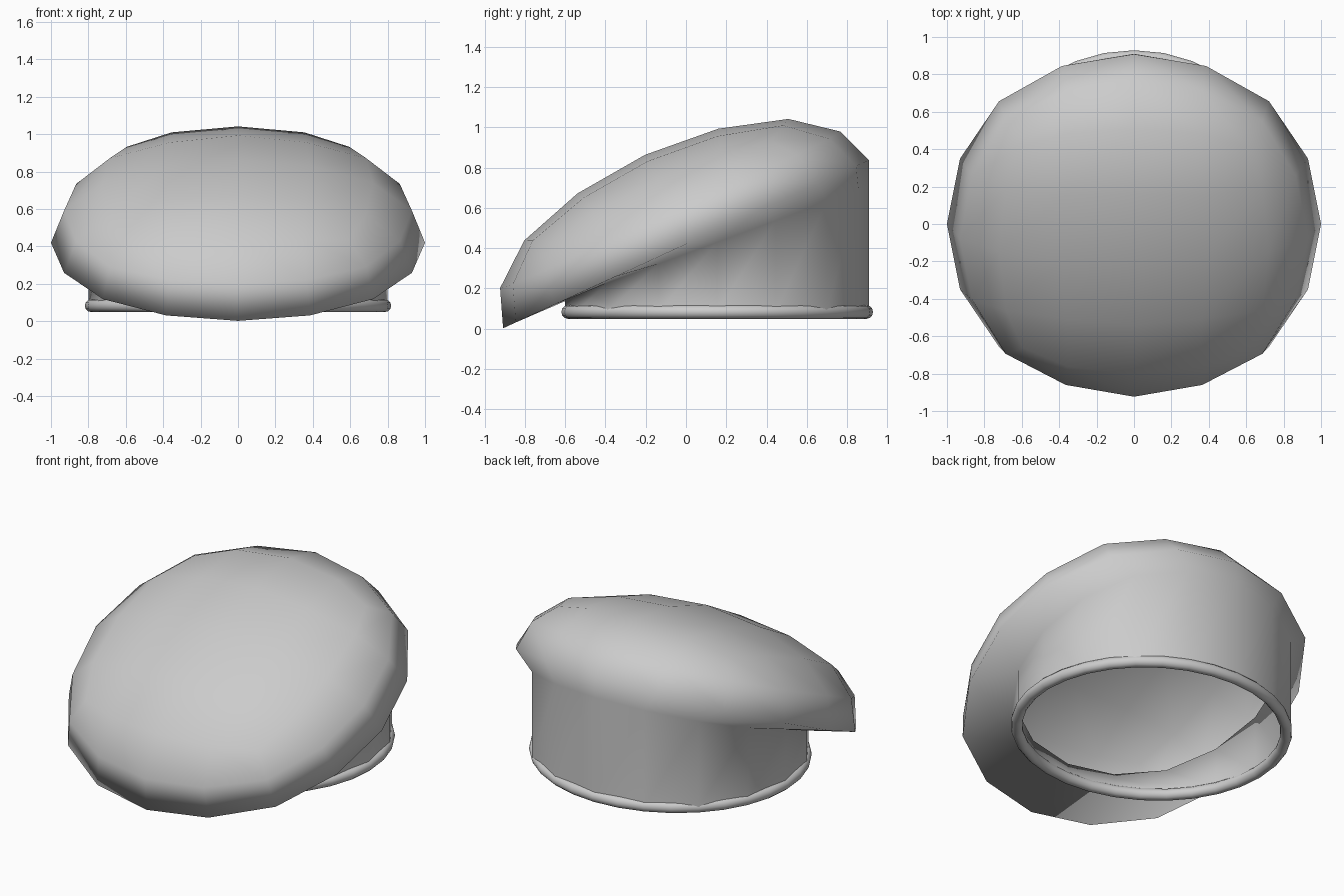
import bpy, bmesh
from math import sin, cos, radians

if "Cube" in bpy.data.objects:
    bpy.data.objects.remove(bpy.data.objects["Cube"])

TILT = radians(24.7)
RIM_Z = 0.42        # height of the tilted rim's centre
DOME_H = 0.488      # dome height above the rim plane
BAND_Y = 0.155      # centre of the head band

# rounded-cube profile: cube grid coordinate (sorted) -> puffed coordinate
PUFF = {(1, 0, 0): (1, 0, 0), (1, .5, 0): (.93, .385, 0), (1, 1, 0): (.722, .722, 0),
        (1, .5, .5): (.865, .365, .365), (1, 1, .5): (.685, .685, .355),
        (1, 1, 1): (.595, .595, .595)}


def puff(co):
    order = sorted(range(3), key=lambda i: -abs(co[i]))
    key = tuple(round(abs(co[i]) * 2) / 2 for i in order)
    out = [0, 0, 0]
    for i, v in zip(order, PUFF[key]):
        out[i] = v if co[i] > 0 else -v
    return out


def tilted(u, v, w):
    """Point in the tilted crown frame to world."""
    return (u, v * cos(TILT) - w * sin(TILT), RIM_Z + v * sin(TILT) + w * cos(TILT))


# crown: upper half of a puffed cube grid
bm = bmesh.new()
bmesh.ops.create_cube(bm, size=2)
bmesh.ops.subdivide_edges(bm, edges=bm.edges[:], cuts=3, use_grid_fill=True)
bmesh.ops.delete(bm, geom=[v for v in bm.verts if v.co.z < -0.1], context='VERTS')
for v in bm.verts:
    v.co = puff(v.co)
rim = [e for e in bm.edges if e.is_boundary]


def extrude(edges, place):
    """Extrude a boundary loop and place each new vertex."""
    geom = bmesh.ops.extrude_edge_only(bm, edges=edges)["geom"]
    for v in [g for g in geom if isinstance(g, bmesh.types.BMVert)]:
        v.co = place(*v.co)
    return [g for g in geom if isinstance(g, bmesh.types.BMEdge) and g.is_boundary]


def neck(u, v, w):
    """Upper edge of the upright wall, sloping up towards the back."""
    y = BAND_Y + 0.755 * v
    return (0.80 * u, y, 0.15 + 0.37 * (y + 0.60))


# tucked-in underside and upright wall
dome = bm.verts[:]
edge = extrude(rim, neck)
for v in dome:
    v.co = tilted(v.co.x, v.co.y, v.co.z * DOME_H)
extrude(edge, lambda x, y, z: (x, y, 0.085))
bmesh.ops.recalc_face_normals(bm, faces=bm.faces[:])
top = max(bm.faces, key=lambda f: f.calc_center_median().z)
if top.normal.z < 0:
    bmesh.ops.reverse_faces(bm, faces=bm.faces[:])
for f in bm.faces:
    f.smooth = True
mesh = bpy.data.meshes.new("cap_crown")
bm.to_mesh(mesh)
bm.free()
crown = bpy.data.objects.new("cap_crown", mesh)
bpy.context.collection.objects.link(crown)
shell = crown.modifiers.new("thickness", 'SOLIDIFY')
shell.thickness = 0.03
shell.offset = -1
shell.use_rim = False

# rolled band around the opening
bpy.ops.mesh.primitive_torus_add(major_segments=32, minor_segments=12,
                                 major_radius=0.785, minor_radius=0.034,
                                 location=(0, BAND_Y, 0.083))
band = bpy.context.object
band.name = "head_band"
band.scale = (1, 0.945, 1)
bpy.ops.object.shade_smooth()
